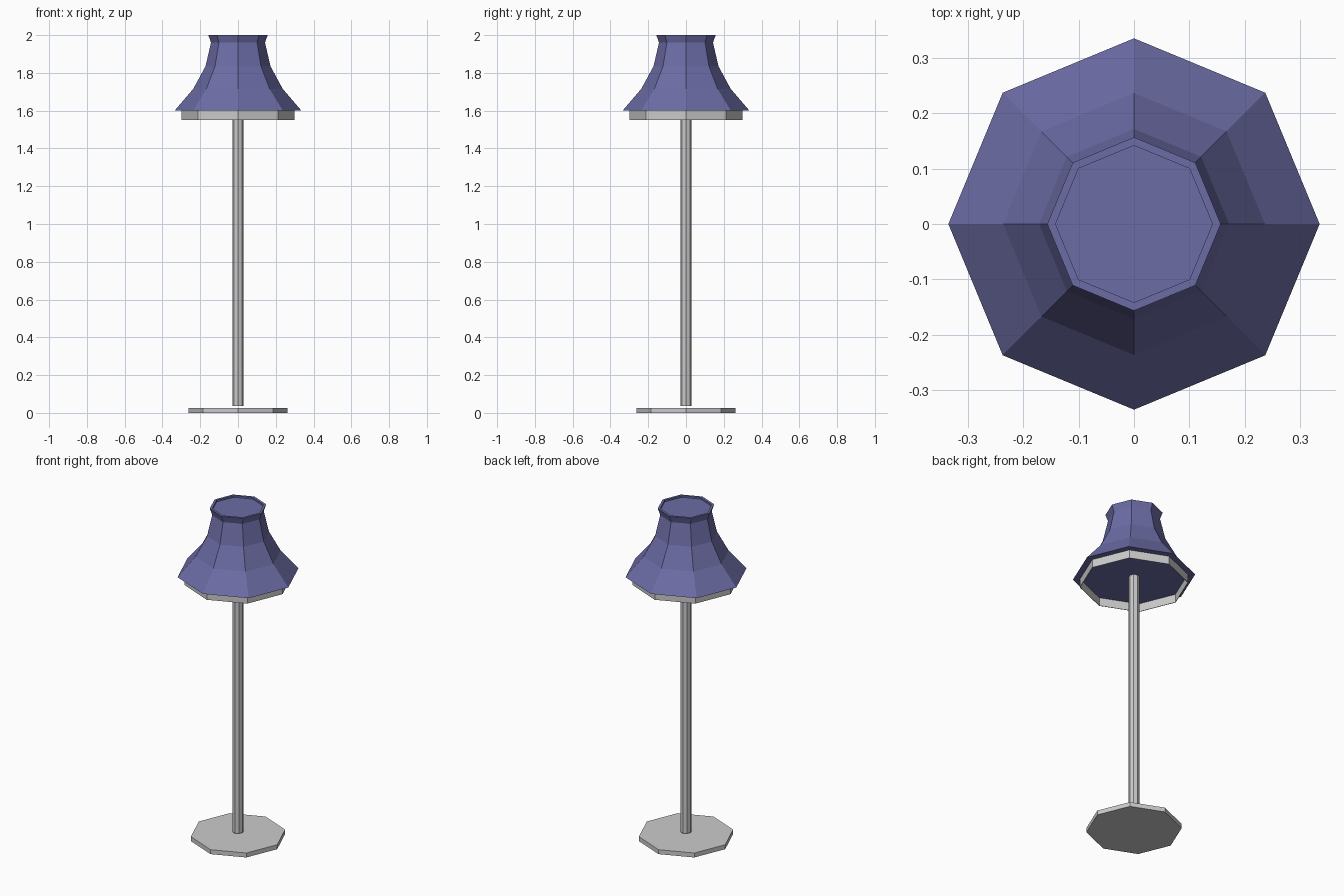
import bpy, bmesh
from math import cos, sin, pi

if "Cube" in bpy.data.objects:
    bpy.data.objects.remove(bpy.data.objects["Cube"])

SIDES = 8


def lathe(name, profile, cap_start=True, cap_end=True, color=None):
    """Octagonal solid from (radius, z) rings, corners on the x and y axes."""
    bm = bmesh.new()
    rings = [[bm.verts.new((r * cos(2 * pi * i / SIDES), r * sin(2 * pi * i / SIDES), z))
              for i in range(SIDES)] for r, z in profile]
    for a, b in zip(rings, rings[1:]):
        for i in range(SIDES):
            j = (i + 1) % SIDES
            bm.faces.new((a[i], a[j], b[j], b[i]))
    if cap_start:
        bm.faces.new(rings[0][::-1])
    if cap_end:
        bm.faces.new(rings[-1])
    mesh = bpy.data.meshes.new(name)
    bm.to_mesh(mesh)
    bm.free()
    obj = bpy.data.objects.new(name, mesh)
    bpy.context.collection.objects.link(obj)
    if color:
        mat = bpy.data.materials.new(name + "_color")
        mat.diffuse_color = color
        mat.use_nodes = True
        mat.node_tree.nodes["Principled BSDF"].inputs["Base Color"].default_value = mat.diffuse_color
        mesh.materials.append(mat)
    return obj


# Floor plate and the pole, which floats slightly above it
lathe("base", [(0.262, 0), (0.262, 0.027)])
lathe("pole", [(0.03, 0.037), (0.03, 1.6)])

# Thin open band hanging below the shade
lathe("shade_band", [(0.295, 1.6), (0.295, 1.55), (0.298, 1.55), (0.298, 1.6)],
      cap_start=False, cap_end=False)

# Flared closed shade with a slightly recessed top
lathe("lampshade", [(0.336, 1.6), (0.237, 1.715), (0.172, 1.835), (0.143, 1.96),
                    (0.157, 2.0), (0.142, 2.0), (0.142, 1.99)],
      color=(0.15, 0.15, 0.38, 1))
